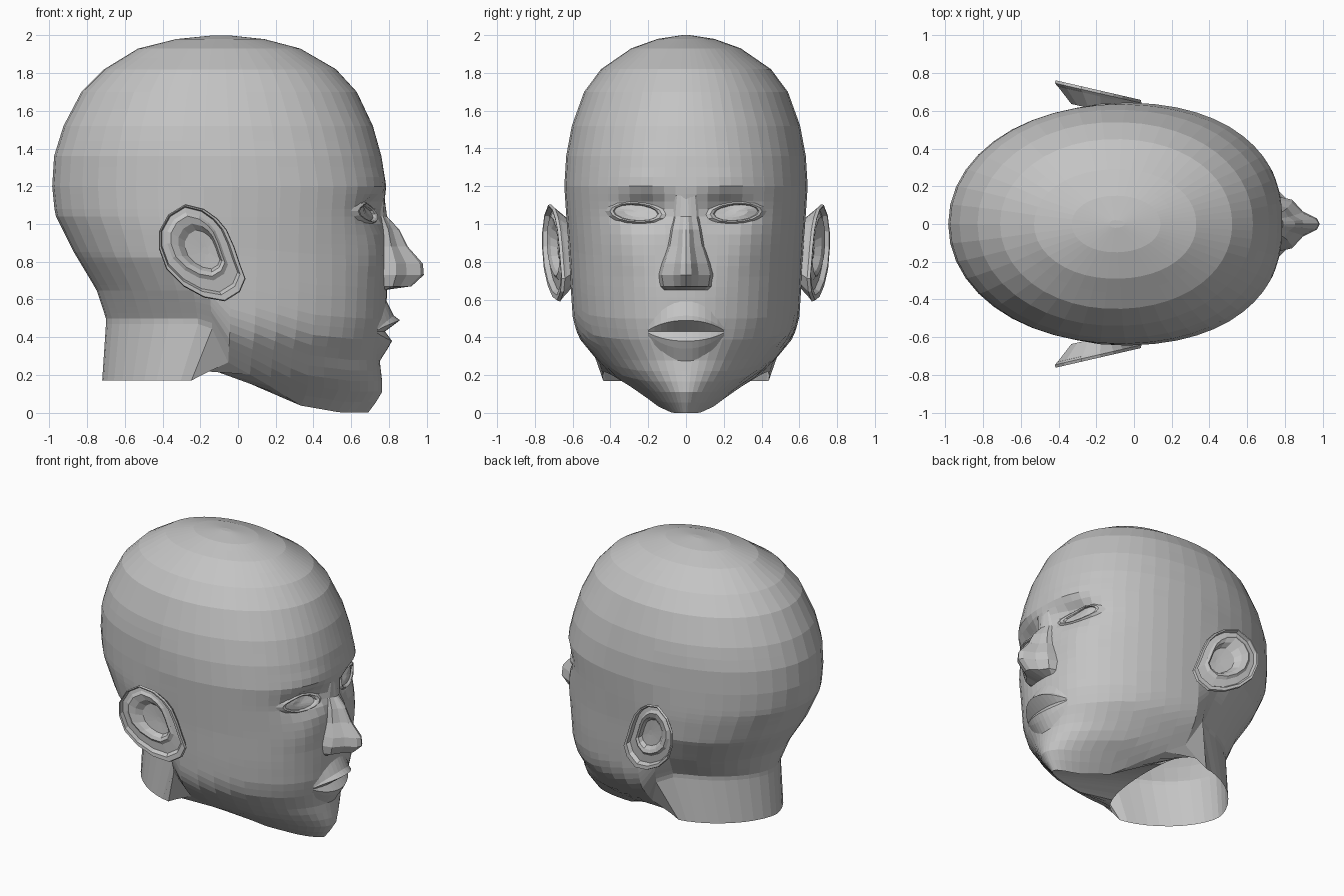
import bpy
import bmesh
from math import sin, cos, pi, exp, sqrt

cube = bpy.data.objects.get("Cube")
if cube:
    bpy.data.objects.remove(cube, do_unlink=True)

clay = bpy.data.materials.new("plain_grey")
clay.use_nodes = True
grey = (0.55, 0.55, 0.55, 1)
clay.diffuse_color = grey
clay.node_tree.nodes["Principled BSDF"].inputs["Base Color"].default_value = grey

MIDDLE = -0.1  # x of the widest part of the skull


def interpolate(table, key, column):
    """Linear lookup of one column in a table sorted by its first entry."""
    if key <= table[0][0]:
        return table[0][column]
    for low, high in zip(table, table[1:]):
        if key <= high[0]:
            blend = (key - low[0]) / (high[0] - low[0])
            return low[column] + blend * (high[column] - low[column])
    return table[-1][column]


def grid_object(name, rows, closed=False, cap=False, mirrored=False):
    """Flat shaded sheet of quads through rows of points."""
    bm = bmesh.new()
    verts = [[bm.verts.new(point) for point in row] for row in rows]
    count = len(rows[0])
    for lower, upper in zip(verts, verts[1:]):
        for i in range(count if closed else count - 1):
            j = (i + 1) % count
            bm.faces.new((lower[i], lower[j], upper[j], upper[i]))
    if cap:
        bm.faces.new(verts[-1])
    bmesh.ops.recalc_face_normals(bm, faces=bm.faces)
    mesh = bpy.data.meshes.new(name)
    bm.to_mesh(mesh)
    bm.free()
    mesh.materials.append(clay)
    obj = bpy.data.objects.new(name, mesh)
    bpy.context.collection.objects.link(obj)
    if mirrored:
        mirror = obj.modifiers.new("other_side", "MIRROR")
        mirror.use_axis = (False, True, False)
        mirror.use_mirror_merge = False
    return obj


# Head profile: height, back, front, half width
PROFILE = [
    (0, -.7, .69, .13), (.02, -.7, .71, .16), (.12, -.7, .77, .28),
    (.2, -.7, .76, .4), (.29, -.7, .75, .48), (.4, -.7, .77, .57),
    (.5, -.7, .785, .6), (.65, -.75, .79, .61), (.85, -.87, .78, .62),
    (1.05, -.97, .775, .635), (1.2, -.985, .785, .645), (1.36, -.975, .76, .635),
    (1.52, -.925, .715, .605), (1.7, -.83, .63, .54), (1.82, -.71, .52, .45),
    (1.93, -.53, .33, .29), (1.98, -.33, .14, .15), (2, -.13, -.05, .02),
]
JAW_LINE = [(-.2, .47), (-.16, .43), (-.1, .29), (.34, .04), (.6, 0)]
NAPE_WIDTH = [(.5, .45), (.65, .54), (.85, .63)]
FRONT_SQUARENESS = [(0, 1.9), (.4, 2.2), (1.2, 2.35), (1.7, 2.1)]
BACK_SQUARENESS = [(.45, 1.75), (.8, 2.04)]


def hump(y, z, y0, z0, y_spread, z_spread):
    return exp(-((abs(y) - y0) / y_spread) ** 2 - ((z - z0) / z_spread) ** 2)


def relief(y, z):
    """Eye sockets, brow and cheekbones."""
    socket = 0.085 * hump(y, z, 0.22, 1.08, 0.13, 0.075)
    brow = 0.01 * hump(y, z, 0.23, 1.22, 0.15, 0.07)
    cheek = 0.02 * hump(y, z, 0.3, 0.84, 0.12, 0.12)
    return brow + cheek - socket


def face_x(y, z):
    """Front surface of the head at a given width and height."""
    front, width = interpolate(PROFILE, z, 2), interpolate(PROFILE, z, 3)
    p = interpolate(FRONT_SQUARENESS, z, 1)
    bulge = max(0, 1 - (abs(y) / width) ** p) ** (1 / p)
    return MIDDLE + (front - MIDDLE) * bulge + relief(y, z)


def head_point(angle, z):
    c, s = cos(angle), sin(angle)
    p = interpolate(FRONT_SQUARENESS if c > 0 else BACK_SQUARENESS, z, 1)
    width = interpolate(PROFILE, z, 3)
    if c <= 0:
        # The jaw width narrows to the nape behind the ears
        nape = min(width, interpolate(NAPE_WIDTH, z, 1))
        width += (nape - width) * min(1, -c / 0.25)
    y = abs(s) ** (2 / p) * (1 if s >= 0 else -1) * width
    reach = interpolate(PROFILE, z, 2 if c > 0 else 1) - MIDDLE
    bump = relief(y, z) if c > 0.2 else 0
    return (MIDDLE + reach * abs(c) ** (2 / p) + bump, y, z)


# Head and neck: open neck edge, jaw line, face and skull
HALF = 25
half_angles = [pi * (i / HALF) ** 1.25 for i in range(HALF + 1)]
angles = half_angles + [-a for a in half_angles[-2:0:-1]]


def neck_edge(angle):
    """Blunt across the throat, tapering to the nape."""
    c, s = cos(angle), sin(angle)
    side = 1 if s >= 0 else -1
    if c > 0:
        return (-0.22 + 0.13 * c ** 0.5, 0.44 * side * abs(s), 0.18 + 0.09 * c ** 0.5)
    return (-0.22 - 0.5 * abs(c) ** 1.2, 0.44 * side * abs(s) ** 1.2, 0.17)


rows = [[neck_edge(a) for a in angles]]
STEPS = 18
for step in range(STEPS + 1):
    row = []
    for a in angles:
        jaw = interpolate(JAW_LINE, MIDDLE + 0.85 * cos(a), 1)
        row.append(head_point(a, jaw + (1 - jaw) * step / STEPS))
    rows.append(row)
skull_levels = [1.04, 1.08, 1.12, 1.16, 1.2, 1.25, 1.3, 1.36, 1.44, 1.52,
                1.61, 1.7, 1.76, 1.82, 1.88, 1.93, 1.96, 1.98, 2]
rows += [[head_point(a, z) for a in angles] for z in skull_levels]
grid_object("head_and_neck", rows, closed=True, cap=True)

# Nose: height, ridge position, half width
NOSE = [(1.15, .775, .05), (1.04, .79, .06), (.97, .855, .075), (.88, .9, .09),
        (.79, .98, .12), (.73, .985, .135), (.67, .92, .125), (.65, .78, .1)]
HALF_SECTION = [(1.15, -.2), (.95, .3), (.5, .55), (.22, .92)]
section = HALF_SECTION + [(0, 1)] + [(-u, f) for u, f in reversed(HALF_SECTION)]
rows = []
for z, ridge, width in NOSE:
    row = []
    for u, lift in section:
        skin = face_x(u * width, z)
        row.append((skin + (ridge - skin) * lift, u * width, z))
    rows.append(row)
grid_object("nose", rows)

# Lips: height from the mouth line, outward swell
LIPS = [(.18, -.01), (.085, .04), (.06, .075), (0, .005),
        (-.05, .05), (-.09, .035), (-.17, -.01)]
rows = []
for rise, swell in LIPS:
    row = []
    for i in range(-6, 7):
        s = i / 6
        taper = max(1 - s * s, 0.06)
        y, z = 0.2 * s, 0.43 + rise * taper ** 0.7
        row.append((face_x(y, z) + swell * taper, y, z))
    rows.append(row)
grid_object("lips", rows)

# Eyes: almond lids around a shallow eyeball
rows = []
for scale, lift in [(1.4, -.01), (1.1, .018), (.97, .016), (.92, .004),
                    (.5, .018), (.03, .024)]:
    row = []
    for i in range(14):
        a = 2 * pi * i / 14
        y = 0.265 + 0.125 * scale * cos(a)
        z = 1.06 + 0.045 * scale * sin(a) + 0.008 * cos(a)
        row.append((face_x(y, z) + lift, y, z))
    rows.append(row)
grid_object("eyes", rows, closed=True, cap=True, mirrored=True)

# Ears: side outline, swept through back, rim, fold and inner hollow
EAR = [(-.06, .97), (-.11, 1.03), (-.18, 1.08), (-.28, 1.105), (-.37, 1.05),
       (-.42, .96), (-.42, .87), (-.38, .76), (-.29, .67), (-.18, .61),
       (-.07, .59), (.01, .64), (.04, .71), (.01, .79), (-.02, .88)]
# Ring: scale, rise off the ear plane, shift up and back
EAR_RINGS = [(.65, -.1, 0), (.93, -.025, 0), (1, -.01, 0), (.98, .006, 0),
             (.91, .004, .01), (.87, -.022, .015), (.7, -.018, .03),
             (.62, -.005, .03), (.5, -.015, .02), (.4, -.045, .01), (.08, -.05, 0)]
rows = []
for scale, lift, shift in EAR_RINGS:
    row = []
    for px, pz in EAR:
        x = -0.17 + (px + 0.17) * scale - shift
        z = 0.86 + (pz - 0.86) * scale + shift
        row.append((x, 0.66 - 0.23 * x + lift, z))
    rows.append(row)
grid_object("ears", rows, closed=True, cap=True, mirrored=True)
